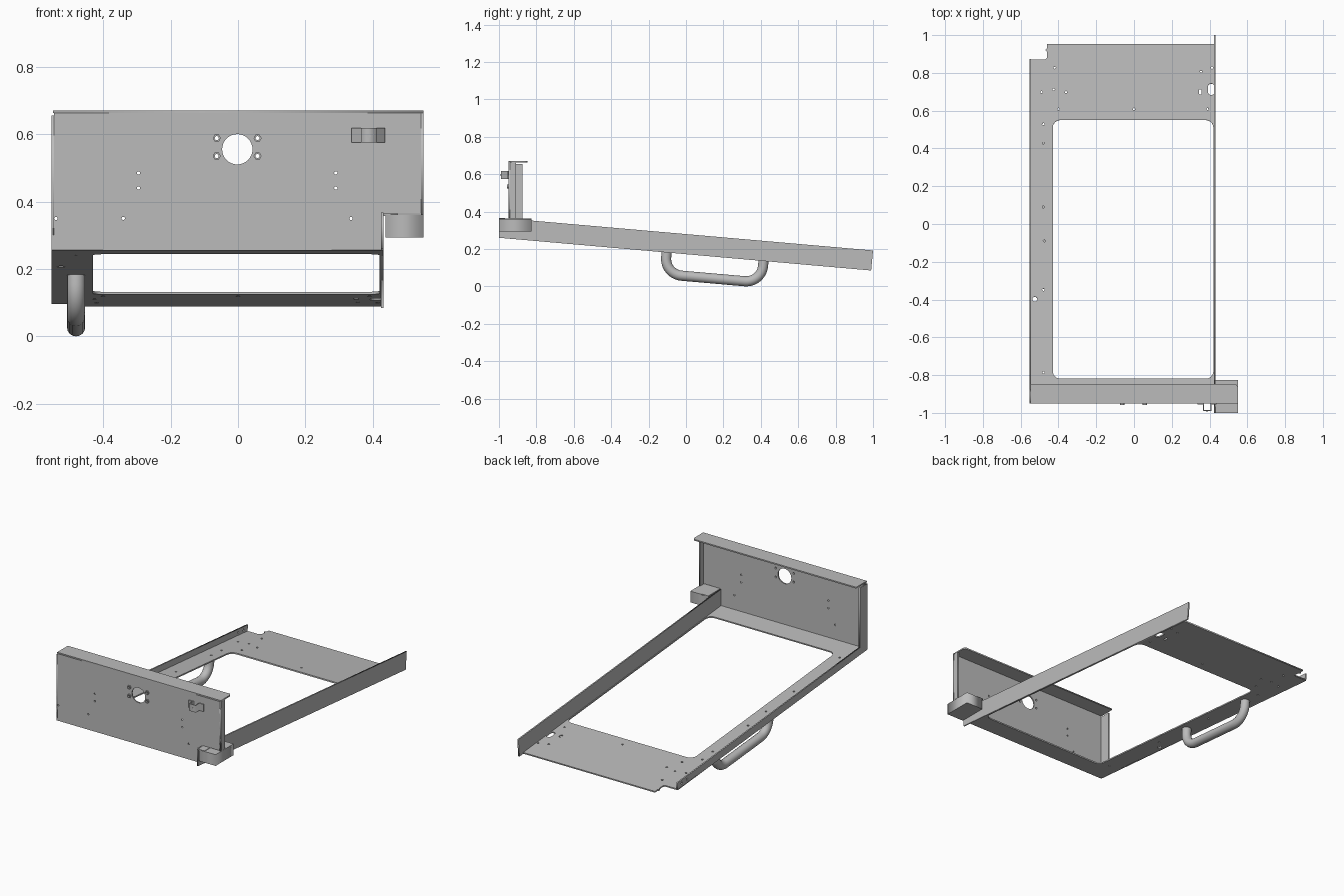
import bpy
from math import sin, cos, pi, radians
from mathutils import Matrix, Vector

cube = bpy.data.objects.get("Cube")
if cube:
    bpy.data.objects.remove(cube, do_unlink=True)

steel = bpy.data.materials.new("plain_grey_steel")
steel.use_nodes = True
GREY = (0.5, 0.5, 0.5, 1)
steel.diffuse_color = GREY
steel.node_tree.nodes["Principled BSDF"].inputs["Base Color"].default_value = GREY

T = 0.008  # sheet thickness
FLAT = Matrix.Identity(4)
FRONT = Matrix.Rotation(radians(90), 4, 'X')                       # outline in x, z
SIDE = Matrix(((0, 0, 1, 0), (1, 0, 0, 0), (0, 1, 0, 0), (0, 0, 0, 1)))  # outline in y, z
TRAY = Matrix.Translation((0, 0, 0.1724)) @ Matrix.Rotation(radians(-5), 4, 'X')


def circle(x, y, r, n=16):
    return [(x + r * cos(2 * pi * i / n), y + r * sin(2 * pi * i / n)) for i in range(n)]


def rect(x0, y0, x1, y1, r=0.0, n=6):
    if r == 0:
        return [(x0, y0), (x1, y0), (x1, y1), (x0, y1)]
    pts = []
    corners = [(x1 - r, y1 - r), (x0 + r, y1 - r), (x0 + r, y0 + r), (x1 - r, y0 + r)]
    for k, (cx, cy) in enumerate(corners):
        for i in range(n + 1):
            a = (k + i / n) * pi / 2
            pts.append((cx + r * cos(a), cy + r * sin(a)))
    return pts


def to_mesh(name, curve, matrix):
    """Turn a curve into a plain mesh object placed by matrix."""
    temp = bpy.data.objects.new(name + "_curve", curve)
    bpy.context.collection.objects.link(temp)
    graph = bpy.context.evaluated_depsgraph_get()
    mesh = bpy.data.meshes.new_from_object(temp.evaluated_get(graph))
    bpy.data.objects.remove(temp, do_unlink=True)
    mesh.materials.clear()
    mesh.materials.append(steel)
    mesh.transform(matrix)
    obj = bpy.data.objects.new(name, mesh)
    bpy.context.collection.objects.link(obj)
    return obj


def sheet(name, outlines, matrix, start=0.0, depth=T):
    """Extrude a 2D outline (with holes) from start to start + depth."""
    curve = bpy.data.curves.new(name, 'CURVE')
    curve.dimensions = '2D'
    curve.fill_mode = 'BOTH'
    curve.extrude = depth / 2
    for pts in outlines:
        spline = curve.splines.new('POLY')
        spline.points.add(len(pts) - 1)
        for p, (x, y) in zip(spline.points, pts):
            p.co = (x, y, 0, 1)
        spline.use_cyclic_u = True
    shift = Matrix.Translation((0, 0, start + depth / 2))
    return to_mesh(name, curve, matrix @ shift)


# Sloping tray floor with the large opening, corner notch and fixing holes
floor = [(-0.553, -0.952), (0.43, -0.952), (0.43, 0.957), (-0.46, 0.957), (-0.46, 0.935),
         (-0.47, 0.925), (-0.46, 0.915), (-0.46, 0.885), (-0.47, 0.873), (-0.553, 0.873)]
holes = [rect(-0.43, -0.823, 0.42, 0.552, 0.04), rect(0.392, 0.685, 0.425, 0.745, 0.015),
         rect(0.343, 0.688, 0.357, 0.715, 0.006), circle(-0.525, -0.40, 0.013)]
for x, y in [(-0.49, 0.70), (-0.42, 0.83), (-0.425, 0.715), (-0.36, 0.70), (-0.4, 0.61),
             (0, 0.61), (0.39, 0.61), (0.355, 0.81), (0.413, 0.83), (-0.48, 0.53),
             (-0.48, 0.43), (-0.48, 0.09), (-0.475, -0.09), (-0.48, -0.35), (-0.48, -0.79)]:
    holes.append(circle(x, y, 0.006, 10))
sheet("tray_floor", [floor] + holes, TRAY)

# Tall left rail and low right rail
sheet("left_rail", [[(-1, 0.26), (0.99, 0.085), (1, 0.192), (-1, 0.367)]], SIDE, 0.424)
sheet("right_rail", [rect(-0.952, 0, 0.873, 0.045), circle(0.78, 0.025, 0.007, 10),
                     circle(0.83, 0.025, 0.007, 10)], TRAY @ SIDE, -0.553)

# Upright front panel
panel = [(-0.553, 0.256), (0.43, 0.256), (0.43, 0.365), (0.55, 0.365), (0.55, 0.668),
         (-0.545, 0.668), (-0.545, 0.655), (-0.553, 0.655)]
bolt_spots = [(x, z) for x in (-0.063, 0.058) for z in (0.535, 0.588)]
holes = [circle(-0.002, 0.555, 0.045, 32)] + [circle(x, z, 0.006) for x, z in bolt_spots]
for x, z in [(-0.295, 0.485), (-0.295, 0.44), (0.29, 0.485), (0.29, 0.44),
             (-0.54, 0.35), (-0.34, 0.35), (0.335, 0.35)]:
    holes.append(circle(x, z, 0.005, 10))
sheet("front_panel", [panel] + holes, FRONT, 0.95 - T)
for i, (x, z) in enumerate(bolt_spots):
    sheet(f"hex_spacer_{i + 1}", [circle(x, z, 0.012, 6), circle(x, z, 0.006)],
          FRONT, 0.95, 0.007)

# Folded edges of the front panel
sheet("panel_top_lip", [[(-0.548, -0.95), (0.55, -0.95), (0.55, -0.862), (0.54, -0.848),
                         (-0.548, -0.848)]], FLAT, 0.662)
sheet("panel_right_fold", [rect(-0.95, 0.262, -0.875, 0.655)], SIDE, -0.553)
sheet("panel_left_fold", [rect(-0.95, 0.362, -0.91, 0.662)], SIDE, 0.542)

# Block beside the front end of the left rail
sheet("corner_block", [rect(0.437, -1, 0.55, -0.827)], FLAT, 0.293, 0.068)
sheet("corner_block_tab", [rect(0.43, -1, 0.475, -0.827)], FLAT, 0.357, 0.007)

# Hat-shaped bracket on the front panel
t = 0.005
hat = [(0.337, -0.95), (0.337, -0.95 - t), (0.365, -0.95 - t), (0.365, -0.99), (0.41, -0.99),
       (0.41, -0.95 - t), (0.436, -0.95 - t), (0.436, -0.95), (0.41 - t, -0.95),
       (0.41 - t, -0.99 + t), (0.365 + t, -0.99 + t), (0.365 + t, -0.95)]
sheet("hat_bracket", [hat], FLAT, 0.575, 0.043)
sheet("hat_bracket_bolt", [circle(0.387, 0.595, 0.006)], FRONT, 0.985, 0.008)

# Round tube handle under the right side of the floor
y0, y1, deep, bend = -0.104, 0.416, -0.117, 0.09
path = [(y0, 0)]
for cy, a0 in ((y0 + bend, pi), (y1 - bend, 1.5 * pi)):
    for i in range(11):
        a = a0 + i / 10 * pi / 2
        path.append((cy + bend * cos(a), deep + bend + bend * sin(a)))
path.append((y1, 0))
tube = bpy.data.curves.new("handle", 'CURVE')
tube.dimensions = '3D'
tube.bevel_depth = 0.027
tube.bevel_resolution = 6
tube.use_fill_caps = True
spline = tube.splines.new('POLY')
spline.points.add(len(path) - 1)
for p, (y, z) in zip(spline.points, path):
    p.co = (-0.48, y, z, 1)
handle = to_mesh("handle", tube, TRAY)
bpy.ops.object.select_all(action='DESELECT')
handle.select_set(True)
bpy.context.view_layer.objects.active = handle
bpy.ops.object.shade_smooth_by_angle(angle=radians(40))
